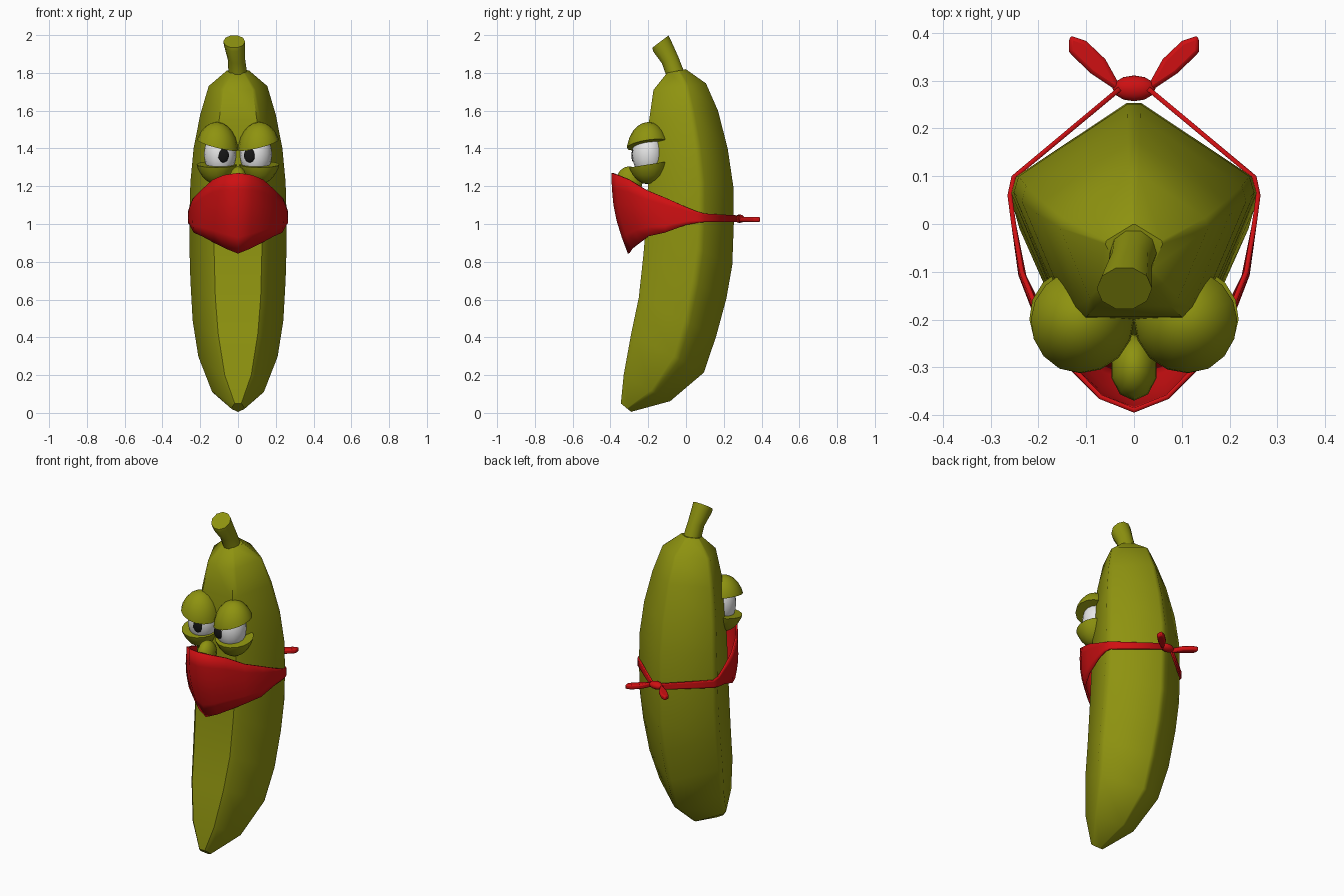
import bpy, bmesh, math
from mathutils import Vector, Matrix

cube = bpy.data.objects.get("Cube")
if cube:
    bpy.data.objects.remove(cube, do_unlink=True)


def material(name, rgb):
    m = bpy.data.materials.new(name)
    m.use_nodes = True
    color = (*rgb, 1.0)
    m.diffuse_color = color
    m.node_tree.nodes["Principled BSDF"].inputs["Base Color"].default_value = color
    return m


PEEL = material("olive peel", (0.27, 0.29, 0.005))
RED = material("red cloth", (0.62, 0.005, 0.006))
WHITE = material("eye white", (0.8, 0.8, 0.8))
BLACK = material("pupil black", (0.008, 0.008, 0.008))


def finish(name, bm, mat, angle=42):
    bmesh.ops.recalc_face_normals(bm, faces=bm.faces[:])
    mesh = bpy.data.meshes.new(name)
    bm.to_mesh(mesh)
    bm.free()
    mesh.materials.append(mat)
    mesh.shade_smooth()
    mesh.set_sharp_from_angle(angle=math.radians(angle))
    ob = bpy.data.objects.new(name, mesh)
    bpy.context.collection.objects.link(ob)
    return ob


def loft(name, rings, mat, closed=True):
    """Bridge rows of points; closed rows become capped tubes."""
    bm = bmesh.new()
    rows = [[bm.verts.new(p) for p in ring] for ring in rings]
    n = len(rows[0])
    for a, b in zip(rows, rows[1:]):
        for i in range(n if closed else n - 1):
            j = (i + 1) % n
            bm.faces.new((a[i], a[j], b[j], b[i]))
    if closed:
        bm.faces.new(rows[0])
        bm.faces.new(rows[-1])
    return finish(name, bm, mat)


def ellipsoid(name, center, radii, mat, cut=None, segments=16):
    """Ellipsoid, optionally cut by (point, normal, keep_above)."""
    bm = bmesh.new()
    bmesh.ops.create_uvsphere(bm, u_segments=segments, v_segments=12, radius=1)
    bm.transform(Matrix.Translation(center) @ Matrix.Diagonal((*radii, 1)))
    if cut:
        point, normal, above = cut
        res = bmesh.ops.bisect_plane(
            bm, geom=bm.verts[:] + bm.edges[:] + bm.faces[:], plane_co=point,
            plane_no=normal, clear_inner=above, clear_outer=not above)
        rim = [e for e in res["geom_cut"] if isinstance(e, bmesh.types.BMEdge)]
        bmesh.ops.edgeloop_fill(bm, edges=rim)
    return finish(name, bm, mat)


# Body: five-sided section with softened corners, (width share, front-to-back share)
half = [(0.06, 0.985), (0.96, 0.655), (1.0, 0.58), (0.6, 0.06), (0.5, 0.0)]
section = half + [(-x, t) for x, t in reversed(half)]
# front y, front z, back y, back z, half width
stations = [
    (-0.345, 0.05, -0.29, 0.005, 0.035),
    (-0.33, 0.20, -0.08, 0.06, 0.14),
    (-0.29, 0.42, 0.10, 0.21, 0.21),
    (-0.25, 0.61, 0.165, 0.40, 0.24),
    (-0.225, 0.84, 0.22, 0.60, 0.252),
    (-0.212, 1.00, 0.252, 0.78, 0.257),
    (-0.205, 1.12, 0.26, 1.00, 0.257),
    (-0.20, 1.25, 0.257, 1.20, 0.252),
    (-0.20, 1.40, 0.227, 1.40, 0.235),
    (-0.195, 1.55, 0.175, 1.60, 0.20),
    (-0.172, 1.71, 0.11, 1.745, 0.155),
    (-0.10, 1.80, 0.0, 1.82, 0.06),
]
loft("body", [[(x * w, yf + (yb - yf) * t, zf + (zb - zf) * t) for x, t in section]
              for yf, zf, yb, zb, w in stations], PEEL)

# Stem: tapered tube leaning forward; center, x radius, tilted y radius
stem = []
for cx, cy, cz, rx, ry, rz in [(0, -0.055, 1.79, 0.05, 0.05, 0.01),
                               (-0.008, -0.085, 1.87, 0.046, 0.045, 0.02),
                               (-0.018, -0.128, 1.945, 0.056, 0.049, 0.032),
                               (-0.02, -0.135, 1.966, 0.058, 0.045, 0.034)]:
    angles = [k * math.tau / 10 for k in range(10)]
    stem.append([(cx + rx * math.cos(a), cy + ry * math.sin(a), cz + rz * math.sin(a))
                 for a in angles])
loft("stem", stem, PEEL)

# Eyes: balls, pupils and slanted solid lids
for s, side in ((1, "left"), (-1, "right")):
    lid_center = Vector((s * 0.113, -0.2, 1.375))
    lid_radii = (0.115, 0.115, 0.165)
    ellipsoid(side + "_eyeball", (s * 0.095, -0.2, 1.37), (0.085, 0.085, 0.12), WHITE)
    ellipsoid(side + "_pupil", (s * 0.07 - 0.008, -0.277, 1.363),
              (0.03, 0.012, 0.037), BLACK)
    ellipsoid(side + "_upper_lid", lid_center, lid_radii, PEEL,
              ((s * 0.113, -0.2, 1.42), Vector((-s * 0.25, -0.15, 1)), True))
    ellipsoid(side + "_lower_lid", lid_center, lid_radii, PEEL,
              ((s * 0.113, -0.2, 1.315), Vector((0, -0.16, 1)), False))

# Nose
ellipsoid("nose", (0, -0.30, 1.225), (0.05, 0.07, 0.08), PEEL, segments=10)

# Bandana: columns from the front point round to the knot, (top, bottom, bulge)
columns = [
    ((0.0, -0.39, 1.27), (0.0, -0.303, 0.845), 0.025),
    ((0.07, -0.362, 1.26), (0.06, -0.285, 0.87), 0.025),
    ((0.13, -0.30, 1.235), (0.12, -0.245, 0.9), 0.02),
    ((0.19, -0.21, 1.18), (0.185, -0.2, 0.935), 0.012),
    ((0.235, -0.1, 1.135), (0.23, -0.11, 0.955), 0.005),
    ((0.252, 0.0, 1.09), (0.252, 0.0, 0.995), 0.0),
    ((0.26, 0.06, 1.066), (0.26, 0.06, 1.006), 0.0),
    ((0.252, 0.098, 1.055), (0.252, 0.098, 1.01), 0.0),
    ((0.03, 0.283, 1.045), (0.03, 0.283, 1.01), 0.0),
]


def cloth_column(top, bottom, bulge, s):
    out = Vector((top[0], top[1], 0)).normalized()
    points = []
    for k in range(6):
        t = k / 5
        p = Vector(top).lerp(Vector(bottom), t) + out * bulge * math.sin(math.pi * t)
        points.append((p.x * s, p.y, p.z))
    return points


cloth = [cloth_column(*c, -1) for c in reversed(columns[1:])]
cloth += [cloth_column(*c, 1) for c in columns]
bandana = loft("bandana", cloth, RED, closed=False)
thick = bandana.modifiers.new("Thickness", "SOLIDIFY")
thick.thickness = 0.01
thick.offset = 0

# Knot and its two tails
ellipsoid("bandana_knot", (0, 0.284, 1.028), (0.045, 0.027, 0.022), RED, segments=12)
outline = [(0.025, 0.275), (0.045, 0.285), (0.09, 0.315), (0.137, 0.36),
           (0.135, 0.395), (0.1, 0.383), (0.06, 0.345), (0.035, 0.3)]
for s, side in ((1, "left"), (-1, "right")):
    tail = loft(side + "_bandana_tail",
                [[(s * x, y, z) for x, y in outline] for z in (1.01, 1.038)], RED)
    soft = tail.modifiers.new("Soft edges", "BEVEL")
    soft.width = 0.008
    soft.segments = 2
